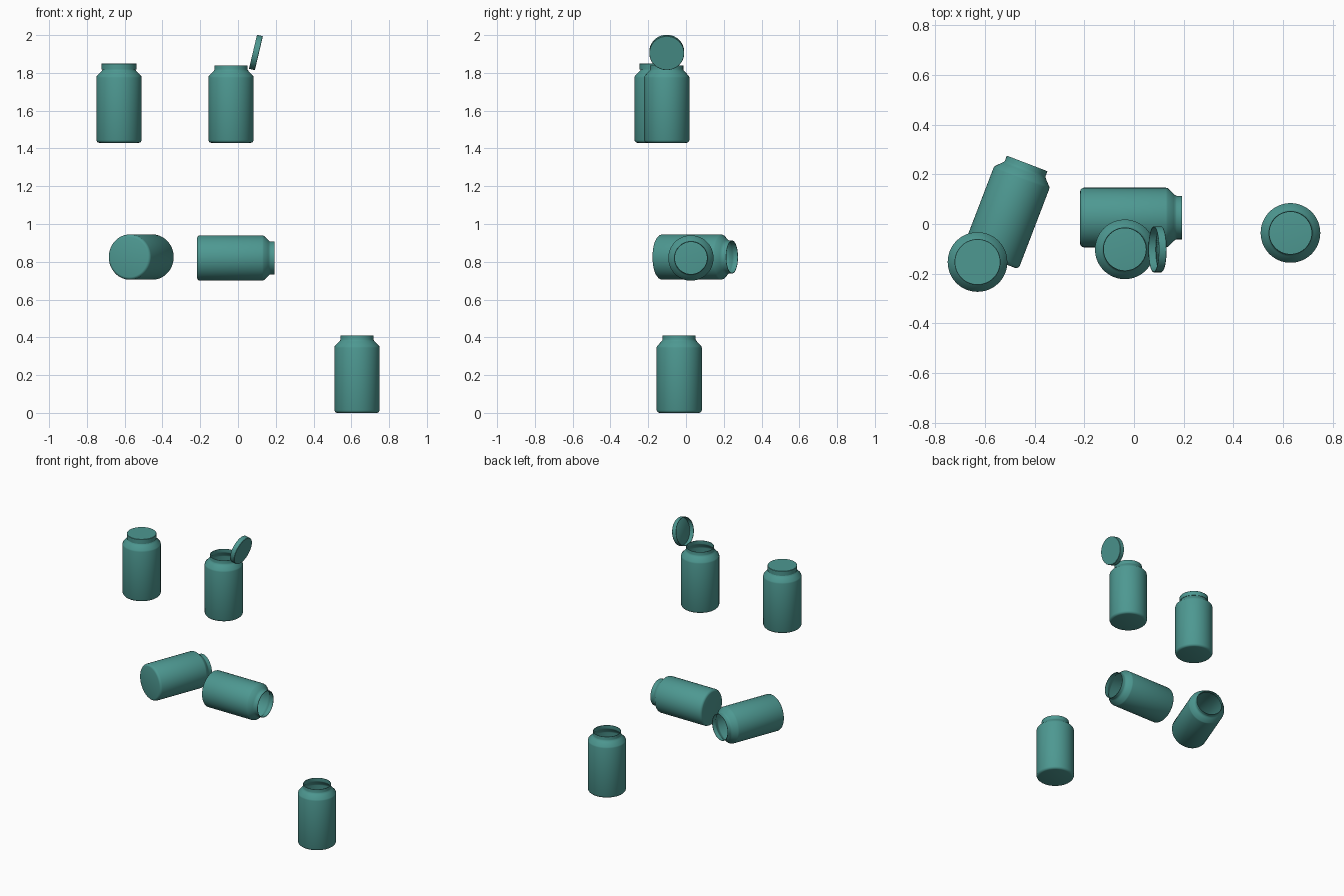
import bpy, bmesh
from math import radians, pi
from mathutils import Vector

cube = bpy.data.objects.get("Cube")
if cube:
    bpy.data.objects.remove(cube)

# One teal plastic for everything
teal = bpy.data.materials.new("teal plastic")
teal.use_nodes = True
COLOR = (0.075, 0.315, 0.285, 1)
teal.diffuse_color = COLOR
teal.node_tree.nodes["Principled BSDF"].inputs["Base Color"].default_value = COLOR

# Thin-walled profiles (radius, height), outside first and then back down inside
WALL = 0.003
JAR = [(0, 0), (0.106, 0), (0.112, 0.002), (0.117, 0.007), (0.12, 0.014),
       (0.12, 0.345), (0.118, 0.353), (0.095, 0.377), (0.089, 0.384), (0.0875, 0.389), (0.0875, 0.41)]
LID = [(0, 0.032), (0.091, 0.032), (0.0925, 0.03), (0.0925, 0)]


def lathe(name, outline, inner_shift):
    """Spin an outline and its inset copy around z into a hollow mesh."""
    inner = [(max(r - WALL, 0), z + (inner_shift if i < 2 else 0))
             for i, (r, z) in enumerate(outline)]
    points = outline + inner[::-1]
    bm = bmesh.new()
    verts = [bm.verts.new((r, 0, z)) for r, z in points]
    edges = [bm.edges.new(pair) for pair in zip(verts, verts[1:])]
    bmesh.ops.spin(bm, geom=verts + edges, cent=(0, 0, 0), axis=(0, 0, 1),
                   angle=2 * pi, steps=64, use_duplicate=False)
    bmesh.ops.remove_doubles(bm, verts=bm.verts, dist=0.0002)
    bmesh.ops.recalc_face_normals(bm, faces=bm.faces)
    mesh = bpy.data.meshes.new(name)
    bm.to_mesh(mesh)
    bm.free()
    mesh.materials.append(teal)
    return mesh


def place(name, mesh, base, axis=(0, 0, 1)):
    """Put a part with its base centre at a point and its opening along an axis."""
    obj = bpy.data.objects.new(name, mesh)
    bpy.context.collection.objects.link(obj)
    obj.location = base
    obj.rotation_euler = Vector(axis).to_track_quat("Z", "Y").to_euler()
    return obj


jar = lathe("jar", JAR, WALL)
lid = lathe("lid", LID, -WALL)

# Upright jars, one closed, one with its lid flipped open, one without a lid
CLOSED = Vector((-0.63, -0.153, 1.43))
parts = [
    place("closed_jar", jar, CLOSED),
    place("closed_lid", lid, CLOSED + Vector((0, 0, 0.388))),
    place("open_jar", jar, (-0.037, -0.102, 1.43)),
    place("lower_jar", jar, (0.63, -0.036, 0)),
]

# Flipped lid, hollow side towards the open jar
lid_axis = Vector((0.973, 0, -0.23))
parts.append(place("open_lid", lid, Vector((0.095, -0.102, 1.908)) - lid_axis * 0.016, lid_axis))

# Jars lying on their sides
parts += [
    place("lying_jar", jar, (-0.217, 0.026, 0.82), (1, 0, 0)),
    place("turned_lying_jar", jar, (-0.577, -0.139, 0.825), (0.358, 0.934, 0)),
]

# Smooth shading with sharp rims
bpy.ops.object.select_all(action="DESELECT")
for obj in parts:
    obj.select_set(True)
bpy.context.view_layer.objects.active = parts[0]
bpy.ops.object.shade_smooth_by_angle(angle=radians(35))
